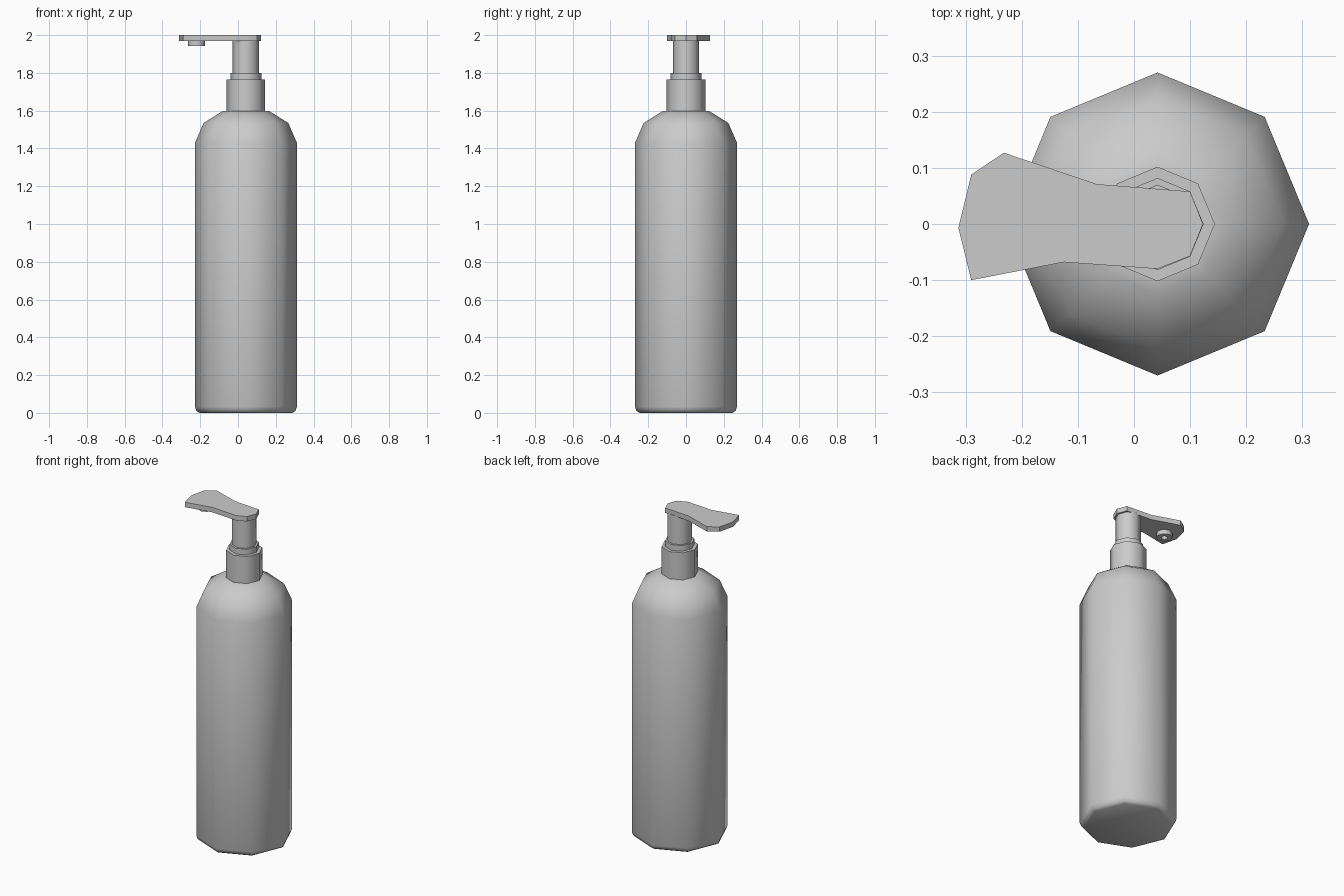
import bpy, bmesh, math

if "Cube" in bpy.data.objects:
    bpy.data.objects.remove(bpy.data.objects["Cube"])

AXIS_X = 0.042   # the bottle axis sits right of centre because the spout reaches left
SIDES = 8

grey = bpy.data.materials.new("plain grey")
grey.diffuse_color = (0.6, 0.6, 0.6, 1)
grey.use_nodes = True
grey.node_tree.nodes["Principled BSDF"].inputs["Base Color"].default_value = grey.diffuse_color


def finish(name, bm, angle):
    bmesh.ops.recalc_face_normals(bm, faces=bm.faces)
    mesh = bpy.data.meshes.new(name)
    bm.to_mesh(mesh)
    bm.free()
    mesh.materials.append(grey)
    ob = bpy.data.objects.new(name, mesh)
    bpy.context.collection.objects.link(ob)
    bpy.ops.object.select_all(action='DESELECT')
    ob.select_set(True)
    bpy.context.view_layer.objects.active = ob
    bpy.ops.object.shade_smooth_by_angle(angle=math.radians(angle))
    return ob


def lathe(name, profile, x=AXIS_X, angle=50):
    """Turn (radius, z) points into a closed eight-sided solid."""
    bm = bmesh.new()
    rings = []
    for r, z in profile:
        rings.append([bm.verts.new((x + r * math.cos(math.tau * i / SIDES),
                                    r * math.sin(math.tau * i / SIDES), z))
                      for i in range(SIDES)])
    for a, b in zip(rings, rings[1:]):
        for i in range(SIDES):
            j = (i + 1) % SIDES
            bm.faces.new((a[i], a[j], b[j], b[i]))
    bm.faces.new(rings[0][::-1])
    bm.faces.new(rings[-1])
    return finish(name, bm, angle)


# Bottle with rounded foot and faceted shoulder
lathe("bottle", [(0.245, 0), (0.262, 0.01), (0.27, 0.032), (0.27, 1.43),
                 (0.224, 1.535), (0.125, 1.597), (0.09, 1.6)], angle=60)

# Pump: screw collar, ring and stem
lathe("collar", [(0.102, 1.59), (0.102, 1.765)])
lathe("collar_ring", [(0.082, 1.76), (0.082, 1.8)])
lathe("pump_stem", [(0.07, 1.79), (0.07, 1.975)])

# Flat pump head with a flared thumb end
outline = [(-0.313, -0.007), (-0.29, -0.1), (-0.125, -0.068), (0.042, -0.08),
           (0.1, -0.057), (0.123, 0), (0.1, 0.058), (-0.066, 0.071),
           (-0.232, 0.127), (-0.29, 0.088)]
bm = bmesh.new()
base = bm.faces.new([bm.verts.new((x, y, 1.97)) for x, y in outline])
top = bmesh.ops.extrude_face_region(bm, geom=[base], use_keep_orig=True)
bmesh.ops.translate(bm, vec=(0, 0, 0.03),
                    verts=[v for v in top["geom"] if isinstance(v, bmesh.types.BMVert)])
finish("pump_head", bm, 30)

# Nozzle under the spout, with a small recessed outlet
lathe("nozzle", [(0.045, 1.972), (0.045, 1.942), (0.018, 1.942), (0.018, 1.962)],
      x=-0.22)
